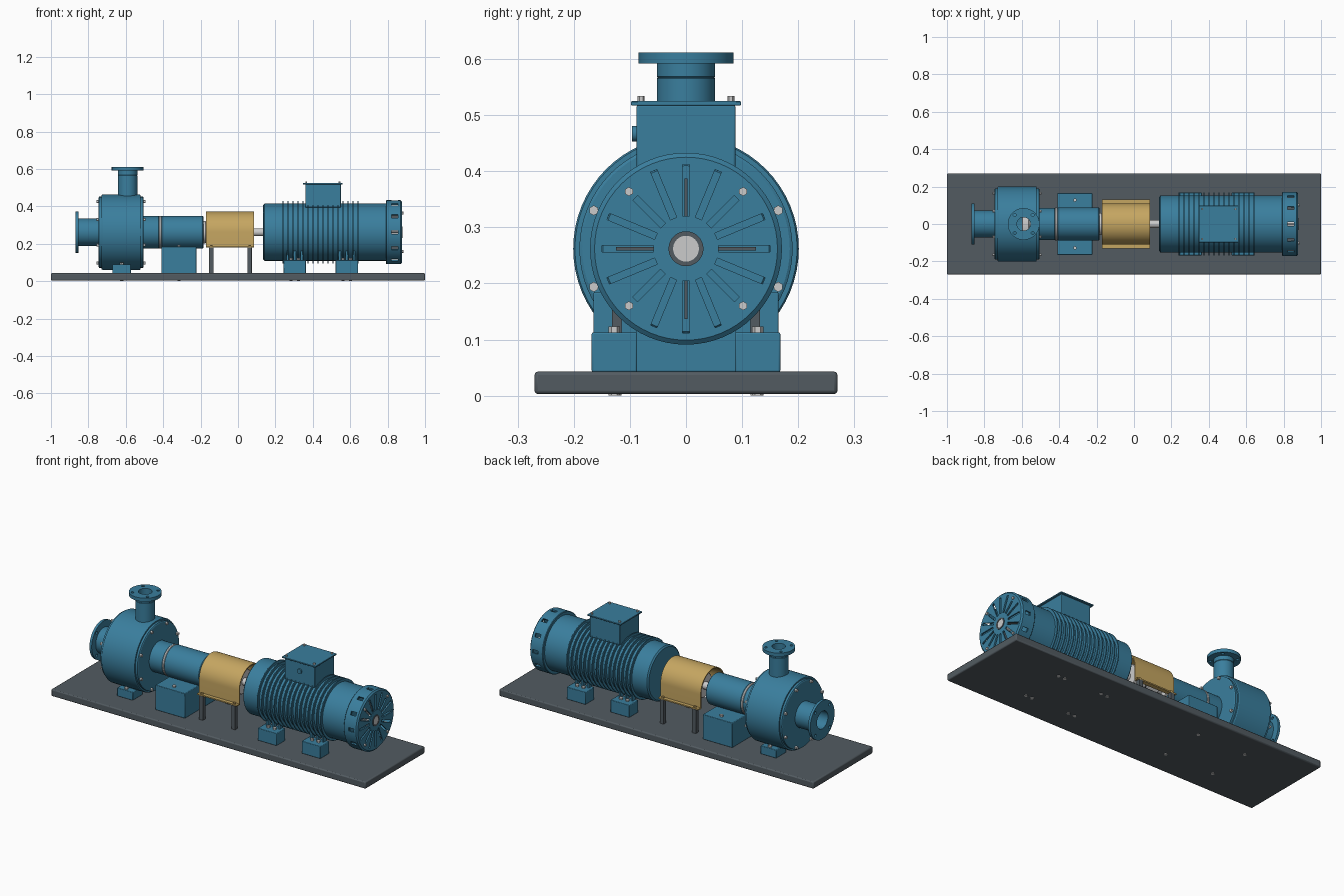
import bpy, bmesh
from math import sin, cos, pi, radians
from mathutils import Matrix, Vector

if "Cube" in bpy.data.objects:
    bpy.data.objects.remove(bpy.data.objects["Cube"])

AX = 0.262  # height of the shaft axis


def material(name, rgb):
    m = bpy.data.materials.new(name)
    m.diffuse_color = (*rgb, 1)
    m.use_nodes = True
    m.node_tree.nodes["Principled BSDF"].inputs["Base Color"].default_value = m.diffuse_color
    return m


BLUE = material("blue_paint", (0.042, 0.21, 0.34))
YELLOW = material("guard_yellow", (0.56, 0.38, 0.12))
DARK = material("dark_steel", (0.085, 0.105, 0.12))
STEEL = material("bright_steel", (0.55, 0.56, 0.58))


def finish(name, bm, mat, bevel=0):
    bmesh.ops.remove_doubles(bm, verts=bm.verts, dist=1e-5)
    bmesh.ops.recalc_face_normals(bm, faces=bm.faces)
    me = bpy.data.meshes.new(name)
    bm.to_mesh(me)
    bm.free()
    me.materials.append(mat)
    me.shade_smooth()
    me.set_sharp_from_angle(angle=radians(30))
    ob = bpy.data.objects.new(name, me)
    bpy.context.collection.objects.link(ob)
    if bevel:
        mod = ob.modifiers.new("bevel", 'BEVEL')
        mod.width, mod.segments, mod.limit_method = bevel, 2, 'ANGLE'
    return ob


def add_box(bm, x, y, z, rot=None):
    c = Vector(((x[0] + x[1]) / 2, (y[0] + y[1]) / 2, (z[0] + z[1]) / 2))
    s = Matrix.Diagonal((x[1] - x[0], y[1] - y[0], z[1] - z[0], 1))
    bmesh.ops.create_cube(bm, size=1, matrix=(rot or Matrix()) @ Matrix.Translation(c) @ s)


def box(name, x, y, z, mat, bevel=0.003):
    bm = bmesh.new()
    add_box(bm, x, y, z)
    return finish(name, bm, mat, bevel)


def add_rod(bm, p, q, r, seg=6):
    p, q = Vector(p), Vector(q)
    rot = (q - p).to_track_quat('Z', 'Y').to_matrix().to_4x4()
    bmesh.ops.create_cone(bm, cap_ends=True, segments=seg, radius1=r, radius2=r,
                          depth=(q - p).length, matrix=Matrix.Translation((p + q) / 2) @ rot)


def rods(name, items, r, mat, seg=6):
    bm = bmesh.new()
    for p, q in items:
        add_rod(bm, p, q, r, seg)
    return finish(name, bm, mat)


def lathe(name, profile, mat, vertical_at=None, seg=64):
    """Closed (position, radius) profile turned about the shaft axis, or a vertical one."""
    bm = bmesh.new()
    rings = []
    for i in range(seg):
        c, s = cos(2 * pi * i / seg), sin(2 * pi * i / seg)
        rings.append([bm.verts.new((a, r * c, AX + r * s) if vertical_at is None
                                   else (vertical_at + r * c, r * s, a)) for a, r in profile])
    n = len(profile)
    for i in range(seg):
        A, B = rings[i], rings[(i + 1) % seg]
        for j in range(n):
            k = (j + 1) % n
            if profile[j][1] > 0 or profile[k][1] > 0:
                bm.faces.new((A[j], A[k], B[k], B[j]))
    bmesh.ops.dissolve_degenerate(bm, edges=bm.edges, dist=1e-6)
    return finish(name, bm, mat)


def drum(name, x0, x1, r, mat, b=0.004):
    return lathe(name, [(x0, 0), (x0, r - b), (x0 + b, r), (x1 - b, r), (x1, r - b), (x1, 0)], mat)


def cut(ob, bm):
    tool = finish(ob.name + "_cutter", bm, BLUE)
    tool.hide_render = True
    mod = ob.modifiers.new("cut", 'BOOLEAN')
    mod.object, mod.operation, mod.solver = tool, 'DIFFERENCE', 'EXACT'
    me = bpy.data.meshes.new_from_object(ob.evaluated_get(bpy.context.evaluated_depsgraph_get()))
    ob.modifiers.clear()
    ob.data = me
    bpy.data.objects.remove(tool)
    me.shade_smooth()
    me.set_sharp_from_angle(angle=radians(30))


def on_circle(r, n, start):
    return [(r * cos(start + 2 * pi * i / n), r * sin(start + 2 * pi * i / n)) for i in range(n)]


SIDES = (("front", -1), ("back", 1))


def span(s, a, b):
    return tuple(sorted((s * a, s * b)))


# Base plate
box("base_plate", (-1, 1), (-0.27, 0.27), (0.003, 0.043), DARK, 0.006)

# Pump casing, hollow, opened for the outlet
casing = lathe("pump_casing", [(-0.745, 0.05), (-0.745, 0.185), (-0.742, 0.19), (-0.73, 0.19),
                               (-0.73, 0.198), (-0.725, 0.201), (-0.525, 0.201), (-0.52, 0.198),
                               (-0.52, 0.19), (-0.508, 0.19), (-0.505, 0.185), (-0.505, 0.02),
                               (-0.53, 0.02), (-0.53, 0.175), (-0.72, 0.175), (-0.72, 0.05)], BLUE)
bm = bmesh.new()
add_rod(bm, (-0.59, 0, 0.40), (-0.59, 0, 0.52), 0.036, 32)
cut(casing, bm)
drum("impeller", -0.6, -0.56, 0.15, STEEL)
heads = []
for y, z in on_circle(0.178, 8, pi / 8):
    heads += [((-0.757, y, AX + z), (-0.74, y, AX + z)), ((-0.51, y, AX + z), (-0.494, y, AX + z))]
rods("casing_bolts", heads, 0.009, STEEL)

# Suction and outlet nozzles with drilled flanges
suction = lathe("suction_nozzle", [(-0.868, 0.05), (-0.868, 0.11), (-0.854, 0.11), (-0.854, 0.073),
                                   (-0.74, 0.073), (-0.74, 0.05)], BLUE)
bm = bmesh.new()
for y, z in on_circle(0.092, 4, pi / 4):
    add_rod(bm, (-0.9, y, AX + z), (-0.845, y, AX + z), 0.008, 16)
cut(suction, bm)
outlet = lathe("outlet_nozzle", [(0.435, 0.036), (0.435, 0.052), (0.565, 0.052), (0.567, 0.05),
                                 (0.569, 0.052), (0.592, 0.052), (0.592, 0.085), (0.612, 0.085),
                                 (0.612, 0.036)], BLUE, vertical_at=-0.59)
bm = bmesh.new()
for x, y in on_circle(0.068, 4, pi / 4):
    add_rod(bm, (x - 0.59, y, 0.58), (x - 0.59, y, 0.63), 0.008, 16)
cut(outlet, bm)

# Bearing housing, pedestal and shaft
drum("pump_adapter", -0.51, -0.42, 0.086, BLUE)
drum("seal_ring", -0.422, -0.41, 0.088, STEEL, 0.002)
drum("bearing_housing", -0.411, -0.185, 0.088, BLUE)
drum("bearing_cap", -0.187, -0.172, 0.06, STEEL, 0.003)
box("bearing_pedestal", (-0.41, -0.222), (-0.165, 0.165), (0.042, 0.185), BLUE)
drum("shaft", -0.6, 0.16, 0.021, STEEL, 0.001)
for i, x in enumerate((-0.12, -0.035)):
    drum(f"coupling_half_{i + 1}", x, x + 0.075, 0.07, STEEL)
drum("coupling_insert", -0.05, -0.03, 0.06, DARK)

# Coupling guard: bent sheet with outward flanges, on four posts
arc = [(cos(pi * i / 32), sin(pi * i / 32)) for i in range(33)]
outer = [(0.13, 0.18), (0.13, 0.187), (0.11, 0.187)] + [(0.11 * c, AX + 0.11 * s) for c, s in arc] \
    + [(-0.11, 0.187), (-0.13, 0.187), (-0.13, 0.18)]
inner = [(-0.104, 0.18)] + [(-0.104 * c, AX + 0.104 * s) for c, s in arc] + [(0.104, 0.18)]
bm = bmesh.new()
face = bm.faces.new([bm.verts.new((-0.17, y, z)) for y, z in outer + inner])
ext = bmesh.ops.extrude_face_region(bm, geom=[face], use_keep_orig=True)
bmesh.ops.translate(bm, vec=(0.255, 0, 0),
                    verts=[v for v in ext["geom"] if isinstance(v, bmesh.types.BMVert)])
finish("coupling_guard", bm, YELLOW)
guard_bolts = []
for side, s in SIDES:
    for i, x in enumerate((-0.143, 0.062)):
        box(f"guard_post_{side}_{i + 1}", (x - 0.012, x + 0.012), span(s, 0.108, 0.132),
            (0.042, 0.18), DARK, 0.001)
        guard_bolts.append(((x, s * 0.121, 0.18), (x, s * 0.121, 0.194)))
rods("guard_bolts", guard_bolts, 0.008, YELLOW)

# Motor body and cooling fins
lathe("motor_body", [(0.135, 0), (0.135, 0.145), (0.142, 0.153), (0.81, 0.153), (0.815, 0.148),
                     (0.815, 0)], BLUE)
for i in range(16):
    x = 0.24 + i * 0.0268
    drum(f"cooling_fin_{i + 1}", x - 0.003, x + 0.003, 0.168, BLUE, 0.001)

# Fan cover: thin cup with radial grille slots and side vents
cover = lathe("fan_cover", [(0.792, 0.15), (0.792, 0.168), (0.795, 0.171), (0.87, 0.171),
                            (0.877, 0.163), (0.877, 0.03), (0.869, 0.03), (0.869, 0.161),
                            (0.815, 0.163), (0.815, 0.15)], BLUE)
bm = bmesh.new()
to_axis = Matrix.Translation((0, 0, AX))
for i in range(16):
    end = 0.128 if i % 4 == 2 else 0.15
    add_box(bm, (0.86, 0.89), (0.058, end), (-0.006, 0.006), to_axis @ Matrix.Rotation(i * pi / 8, 4, 'X'))
for i in range(12):
    add_box(bm, (0.822, 0.856), (0.157, 0.19), (-0.01, 0.01), to_axis @ Matrix.Rotation(i * pi / 6, 4, 'X'))
cut(cover, bm)
lathe("fan_hub_ring", [(0.868, 0.023), (0.868, 0.031), (0.88, 0.031), (0.88, 0.023)], DARK)
drum("fan_shaft_end", 0.81, 0.878, 0.0245, STEEL, 0.001)
bm = bmesh.new()
for i in range(4):
    add_box(bm, (0.812, 0.855), (0.02, 0.125), (-0.003, 0.003), to_axis @ Matrix.Rotation(i * pi / 2, 4, 'X'))
finish("fan_blades", bm, DARK)
rods("fan_cover_bolts", [((0.868, y, AX + z), (0.884, y, AX + z))
                         for y, z in on_circle(0.144, 4, pi / 4)], 0.008, STEEL)

# Terminal box
box("terminal_box", (0.36, 0.55), (-0.088, 0.088), (0.395, 0.518), BLUE)
box("terminal_box_lid", (0.347, 0.56), (-0.098, 0.098), (0.517, 0.525), BLUE, 0.002)
rods("terminal_box_bolts", [((x, y, 0.52), (x, y, 0.534)) for x in (0.365, 0.542)
                            for y in (-0.08, 0.08)], 0.006, STEEL)
rods("cable_gland", [((0.455, -0.096, 0.467), (0.455, -0.08, 0.467))], 0.014, BLUE, 24)

# Motor feet with gussets, pump feet, and their anchor bolts
anchors = []
for side, s in SIDES:
    for i, x in enumerate((0.303, 0.582)):
        bm = bmesh.new()
        add_box(bm, (x - 0.06, x + 0.06), span(s, 0.087, 0.168), (0.042, 0.113))
        finish(f"motor_foot_{side}_{i + 1}", bm, BLUE, 0.003)
        bm = bmesh.new()
        for dx in (-0.038, 0, 0.038):
            add_box(bm, (x + dx - 0.006, x + dx + 0.006), span(s, 0.088, 0.115), (0.11, 0.175))
        finish(f"motor_foot_gussets_{side}_{i + 1}", bm, BLUE)
        anchors += [((x + dx, s * 0.128, 0), (x + dx, s * 0.128, 0.123)) for dx in (-0.02, 0.02)]
    box(f"pump_foot_{side}", (-0.672, -0.572), span(s, 0.05, 0.14), (0.042, 0.09), BLUE)
    anchors += [((-0.622, s * 0.125, 0), (-0.622, s * 0.125, 0.1)),
                ((-0.316, s * 0.128, 0), (-0.316, s * 0.128, 0.194))]
rods("anchor_bolts", anchors, 0.01, STEEL)
